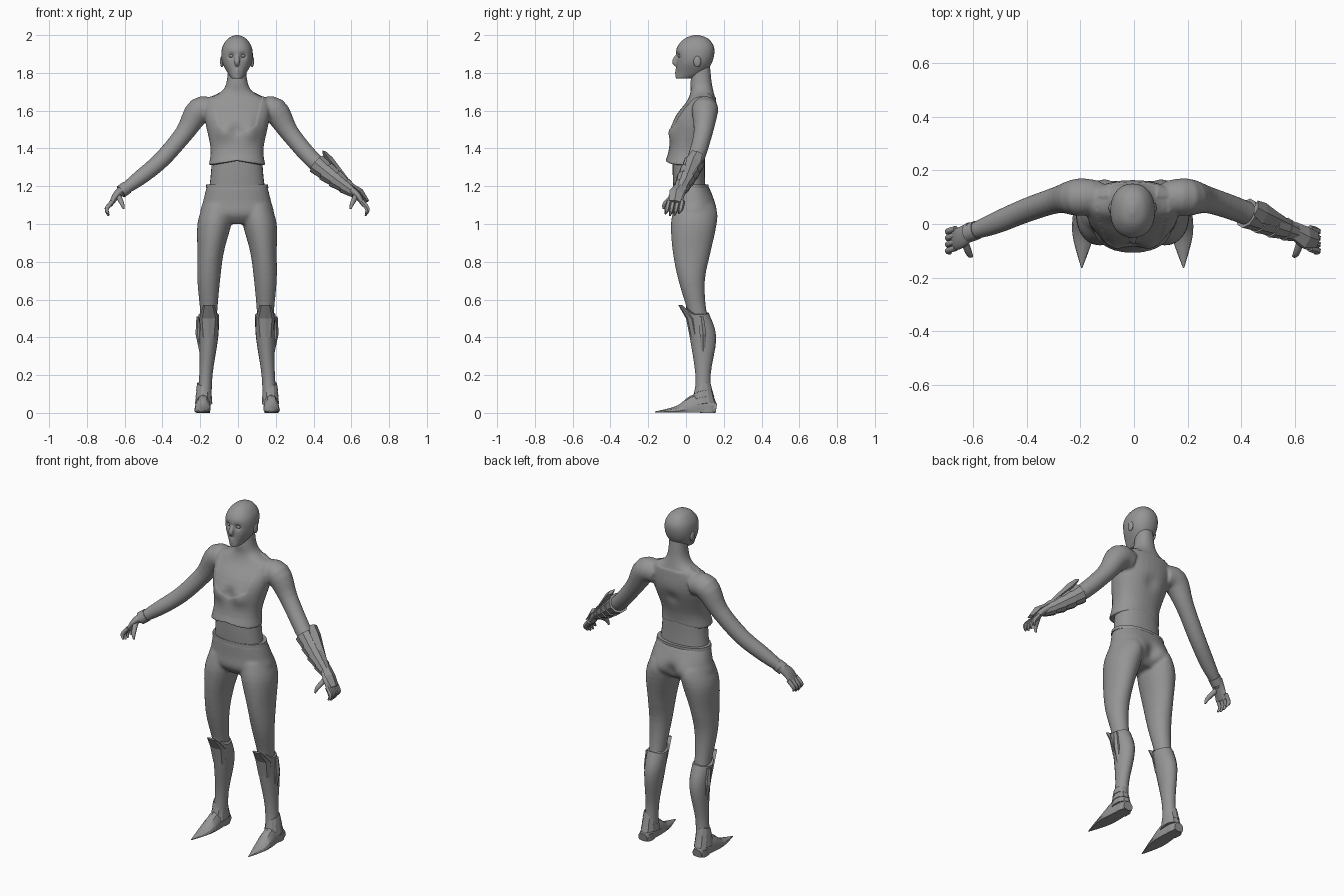
import bpy, bmesh, math
from mathutils import Vector

if bpy.data.objects.get("Cube"):
    bpy.data.objects.remove(bpy.data.objects["Cube"])

grey = bpy.data.materials.new("plain grey")
grey.use_nodes = True
grey.diffuse_color = (0.3, 0.3, 0.3, 1)
grey.node_tree.nodes["Principled BSDF"].inputs["Base Color"].default_value = grey.diffuse_color
AXES = {"x": Vector((1, 0, 0)), "y": Vector((0, 1, 0)), "z": Vector((0, 0, 1))}
SIDES = (1, -1)


def shade(ob, angle):
    bpy.ops.object.select_all(action="DESELECT")
    ob.select_set(True)
    bpy.context.view_layer.objects.active = ob
    if angle:
        bpy.ops.object.shade_smooth_by_angle(angle=math.radians(angle))


def finish(name, bm, angle):
    bmesh.ops.recalc_face_normals(bm, faces=bm.faces)
    mesh = bpy.data.meshes.new(name)
    bm.to_mesh(mesh)
    bm.free()
    ob = bpy.data.objects.new(name, mesh)
    bpy.context.collection.objects.link(ob)
    mesh.materials.append(grey)
    ob.location.x = -.005
    shade(ob, angle)
    return ob


def spline(rows, t):
    """Smooth curve value at t through rows of equal length."""
    i = min(int(t), len(rows) - 2)
    f = t - i
    before, start, end, after = (rows[max(0, min(len(rows) - 1, i + k))] for k in range(-1, 3))
    ease, result = f * f * (3 - 2 * f), []
    for p, q, r, s in zip(before, start, end, after):
        leave, arrive = (r - p) / 2, (s - q) / 2
        result.append(q + (r - q) * ease + f * (1 - f) * ((1 - f) * leave - f * arrive))
    return result


def loft(name, rows, side=1, seg=32, sub=4, power=1.0, ref="x", flat=False, angle=50, warp=None):
    """Skin rings (x, y, z, radius along ref, radius across) into a closed body."""
    bm = bmesh.new()
    steps = (len(rows) - 1) * sub
    data = [spline(rows, k / sub) for k in range(steps + 1)]
    rings = []
    for k, row in enumerate(data):
        along = AXES["z"]
        if not flat:
            ahead, behind = data[min(k + 1, steps)], data[max(k - 1, 0)]
            along = (Vector(ahead[:3]) - Vector(behind[:3])).normalized()
        u = (AXES[ref] - along * along.dot(AXES[ref])).normalized()
        v = along.cross(u)
        ring = []
        for j in range(seg):
            turn = math.tau * j / seg
            ca, sa = math.cos(turn), math.sin(turn)
            p = (Vector(row[:3]) + u * row[3] * math.copysign(abs(ca) ** power, ca)
                 + v * row[-1] * math.copysign(abs(sa) ** power, sa))
            if warp:
                warp(p, ca, sa)
            ring.append(bm.verts.new((p.x * side, p.y, p.z)))
        rings.append(ring)
    for low, high in zip(rings, rings[1:]):
        for j in range(seg):
            bm.faces.new((low[j - 1], low[j], high[j], high[j - 1]))
    bm.faces.new(rings[0])
    bm.faces.new(rings[-1])
    return finish(name, bm, angle)


def stack(name, rows, **options):
    """Central body from (height, half width, front, back) rows."""
    rings = [(0, (front + back) / 2, z, half, (back - front) / 2) for z, half, front, back in rows]
    return loft(name, rings, flat=True, power=.9, **options)


def plates(name, rows, side=1, seg=4, **options):
    """Faceted armour piece."""
    loft(name, rows, side, seg=seg, sub=1, angle=0, **options)


def ball(name, centre, size):
    bm = bmesh.new()
    bmesh.ops.create_uvsphere(bm, u_segments=20, v_segments=12, radius=1)
    for v in bm.verts:
        v.co = Vector(centre) + v.co * Vector(size).length
        v.co = [c + (p - c) * s / Vector(size).length for p, c, s in zip(v.co, centre, size)]
    finish(name, bm, 60)


def fuse(name, parts, voxel):
    """Union parts into one smooth skin."""
    bpy.ops.object.select_all(action="DESELECT")
    for part in parts:
        part.select_set(True)
    ob = bpy.context.view_layer.objects.active = parts[0]
    bpy.ops.object.join()
    skin = ob.modifiers.new("skin", "REMESH")
    skin.mode, skin.voxel_size = "VOXEL", voxel
    soften = ob.modifiers.new("soften", "SMOOTH")
    soften.iterations, soften.factor = 6, .5
    evaluated = ob.evaluated_get(bpy.context.evaluated_depsgraph_get())
    ob.data = bpy.data.meshes.new_from_object(evaluated)
    ob.modifiers.clear()
    ob.name = name
    ob.data.materials.clear()
    ob.data.materials.append(grey)
    return ob


def press(ob, centre, radius, depth):
    """Soft sculpt stroke along y on both sides."""
    for v in ob.data.vertices:
        away = Vector((abs(v.co.x), v.co.y, v.co.z)) - Vector(centre)
        v.co.y += depth * math.exp(-away.length_squared / radius ** 2)


# Upper body: chest, neck and arms
ARM = [(.12, .1, 1.6, .06), (.2, .1, 1.6, .07), (.28, .09, 1.48, .05),
       (.4, .05, 1.34, .045), (.52, 0, 1.24, .04), (.63, -.04, 1.16, .025)]
chest = stack("chest", [(1.31, .15, -.11, .1), (1.4, .14, -.09, .11), (1.55, .17, -.07, .16),
                        (1.65, .17, 0, .16), (1.7, .09, .02, .15), (1.75, .06, .02, .14),
                        (1.85, .05, .03, .13)])
upper = fuse("upper_body", [chest] + [loft("arm", ARM, s, ref="y") for s in SIDES], .007)
press(upper, (.08, -.1, 1.49), .05, -.025)
press(upper, (0, -.1, 1.5), .03, .01)
press(upper, (0, .15, 1.5), .04, -.01)
normals = [v.normal.copy() for v in upper.data.vertices]
for v, normal in zip(upper.data.vertices, normals):
    # Neckline step and raised hem
    x, y, z = abs(v.co.x), v.co.y, v.co.z
    line = 1.47 + x / 2 + 4 * max(0, x - .1)
    if (y < .1 and x < .14 and z > line) or (y >= .1 and x < .09 and z > 1.67):
        v.co -= normal * .004
    if z < 1.37 and x < .2:
        v.co.z += max(0, .02 - x / 7) * (1.37 - z) * 20
shade(upper, 45)
stack("midriff", [(1.1, .16, -.06, .11), (1.25, .14, -.07, .1), (1.4, .13, -.07, .1)])

# Head with face
skull = stack("skull", [(1.77, .03, -.05, .03), (1.8, .05, -.05, .1), (1.86, .08, -.05, .14),
                        (1.93, .08, -.05, .15), (1.98, .05, -.01, .12), (2, .01, .04, .07)])
nose = loft("nose", [(0, -.04, 1.9, .01), (0, -.06, 1.86, .014), (0, -.05, 1.84, .01)])
head = fuse("head", [skull, nose], .004)
press(head, (.03, -.04, 1.89), .017, .014)
for height in (1.8, 1.815):
    press(head, (0, -.05, height), .01, -.006)
press(head, (0, -.05, 1.78), .02, -.005)
shade(head, 60)
for s in SIDES:
    ball("eye", (s * .03, -.03, 1.89), (.014, .014, .01))
    ball("ear", (s * .08, .06, 1.86), (.01, .02, .03))

# Hands, with the left one gloved in angular armour
for s in SIDES:
    gloved = s > 0
    loft("palm", [(.6, -.02, 1.19, .03, .025), (.64, -.05, 1.15, .04, .02),
                  (.67, -.06, 1.1, .04, .01)], s, ref="y")
    for i in range(4):
        y = -.09 + .024 * i
        thick = .014 if gloved else .011
        loft("finger", [(.66, y, 1.12, thick), (.69, y - .01, 1.08, thick),
                        (.68, y - .02, 1.04 + .01 * abs(i - 1.4), .005)],
             s, seg=6 if gloved else 12, ref="y", angle=0 if gloved else 50)
    loft("thumb", [(.63, -.06, 1.15, .015), (.61, -.11, 1.11, .012), (.6, -.12, 1.08, .005)], s, seg=12)
loft("wrist_cuff", [spline(ARM, t)[:3] + [.035] for t in (4.5, 4.8)], -1, ref="y", sub=1)

# Plated bracer on the left arm
for k in range(4):
    t = 3.2 + k * .4
    start, end = spline(ARM, t), spline(ARM, t + .5)
    plates("bracer_plate", [start[:3] + [start[3] * 1.3], end[:3] + [end[3] * 1.1]], seg=10, ref="y")
plates("elbow_blade", [(.46, .06, 1.38, .03, .01), (.49, .04, 1.34, .04, .02),
                       (.6, -.01, 1.21, .01, .01)], ref="y")
plates("hand_plate", [(.6, -.02, 1.21, .03, .01), (.65, -.05, 1.17, .04, .02),
                      (.69, -.06, 1.12, .03, .01)], ref="y")

# Trousers: pelvis and legs
LEG = [(.1, .04, 1.1, .08, .1), (.12, .04, 1, .09, .12), (.14, .03, .85, .07, .1),
       (.15, .03, .7, .06, .07), (.15, .06, .53, .045, .05), (.15, .09, .4, .04, .06),
       (.165, .09, .2, .025, .03), (.175, .09, .05, .03, .04)]
pelvis = stack("pelvis", [(1, .1, -.03, .1), (1.05, .19, -.07, .15),
                          (1.12, .18, -.07, .15), (1.2, .16, -.07, .12)])
trousers = fuse("trousers", [pelvis] + [loft("leg", LEG, s, flat=True) for s in SIDES], .008)
press(trousers, (.09, .15, 1.07), .06, .015)
press(trousers, (0, .15, 1.06), .04, -.02)
shade(trousers, 45)
stack("waistband", [(1.19, .166, -.07, .12), (1.21, .163, -.07, .12)], sub=1)


# Boots: shaft, knee guard, ankle plates, pointed foot
def rim(p, ca, sa):
    lift = max(0, p.z - .45) * 12
    p.z += lift * (.04 * max(0, -sa) ** 3 - .01 * abs(ca))


def ground(p, ca, sa):
    p.z = max(p.z, .003)


def tilt(p, ca, sa):
    p.z += .01 * (sa + abs(ca))


for s in SIDES:
    loft("boot_shaft", [(x, y, z, a + .01, b + .01) for x, y, z, a, b in LEG if z < .6],
         s, seg=20, flat=True, angle=35, warp=rim)
    plates("shin_plate", [(.17, .06, .2, .01), (.15, .05, .4, .04, .03)[:5], (.15, .03, .5, .05, .03),
                          (.15, -.03, .57, .03, .01)][1:], s, seg=8, flat=True)
    plates("side_plate", [(.18, .09, .28, .01), (.2, .09, .42, .02), (.2, .08, .51, .015)], s, seg=6)
    for k in range(3):
        z, wide, deep = .04 + .034 * k, .046 - .003 * k, .07 - .01 * k
        plates("ankle_plate", [(.177, .09, z, wide, deep), (.175, .09, z + .04, wide * .9, deep * .8)],
               s, seg=12, flat=True, warp=tilt)
    loft("foot", [(.18, .16, .02, .03, .03), (.18, .06, .03, .04, .07),
                  (.185, -.04, .01, .04, .03), (.19, -.165, .005, .002, .002)],
         s, seg=12, angle=30, warp=ground)
    loft("heel", [(.18, .115, z, .036, .04) for z in (0, .04)], s, sub=1, flat=True, power=.7)
